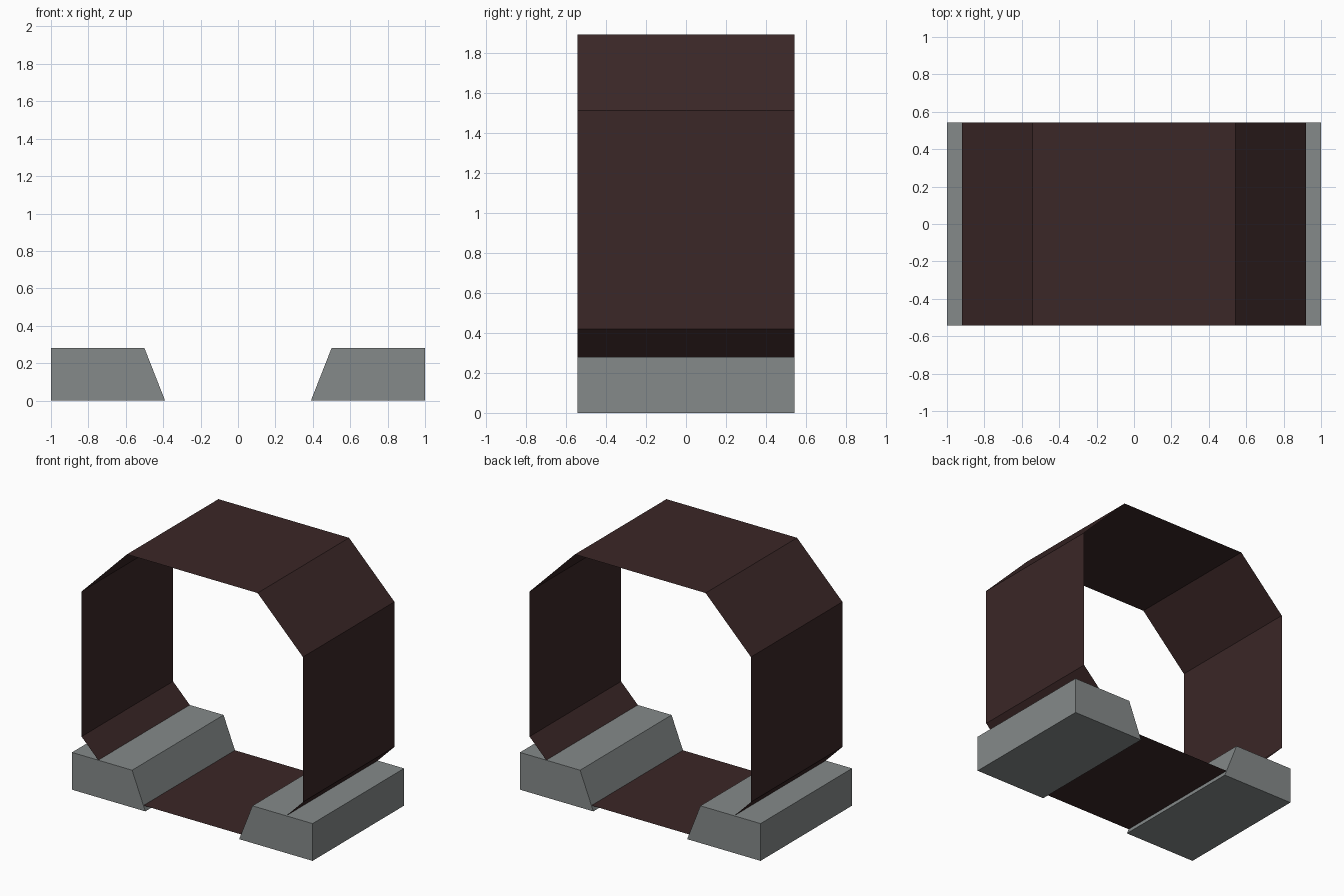
import bpy, bmesh

if "Cube" in bpy.data.objects:
    bpy.data.objects.remove(bpy.data.objects["Cube"])

HALF_DEPTH = 0.543


def material(name, rgb):
    m = bpy.data.materials.new(name)
    m.diffuse_color = (*rgb, 1)
    m.use_nodes = True
    m.node_tree.nodes["Principled BSDF"].inputs["Base Color"].default_value = m.diffuse_color
    return m


def extrude_profile(name, profile, mat, capped):
    """Sweep an x/z profile along y, optionally closing the ends."""
    bm = bmesh.new()
    front = [bm.verts.new((x, -HALF_DEPTH, z)) for x, z in profile]
    back = [bm.verts.new((x, HALF_DEPTH, z)) for x, z in profile]
    n = len(profile)
    for i in range(n):
        j = (i + 1) % n
        bm.faces.new((front[i], front[j], back[j], back[i]))
    if capped:
        bm.faces.new(front)
        bm.faces.new(back[::-1])
    bmesh.ops.recalc_face_normals(bm, faces=bm.faces)
    mesh = bpy.data.meshes.new(name)
    bm.to_mesh(mesh)
    bm.free()
    mesh.materials.append(mat)
    obj = bpy.data.objects.new(name, mesh)
    bpy.context.collection.objects.link(obj)
    return obj


dark = material("dark brown", (0.043, 0.020, 0.020))
grey = material("grey", (0.235, 0.255, 0.255))

# Thin open eight-sided ring
ring = [(-0.543, 0.04), (0.543, 0.04), (0.92, 0.42), (0.92, 1.51),
        (0.543, 1.89), (-0.543, 1.89), (-0.92, 1.51), (-0.92, 0.42)]
extrude_profile("octagonal_ring", ring, dark, False)

# Sloped feet, mirrored left and right
for side, s in (("left", -1), ("right", 1)):
    foot = [(s * x, z) for x, z in ((1, 0), (0.39, 0), (0.5, 0.28), (1, 0.28))]
    extrude_profile(side + "_foot", foot, grey, True)
